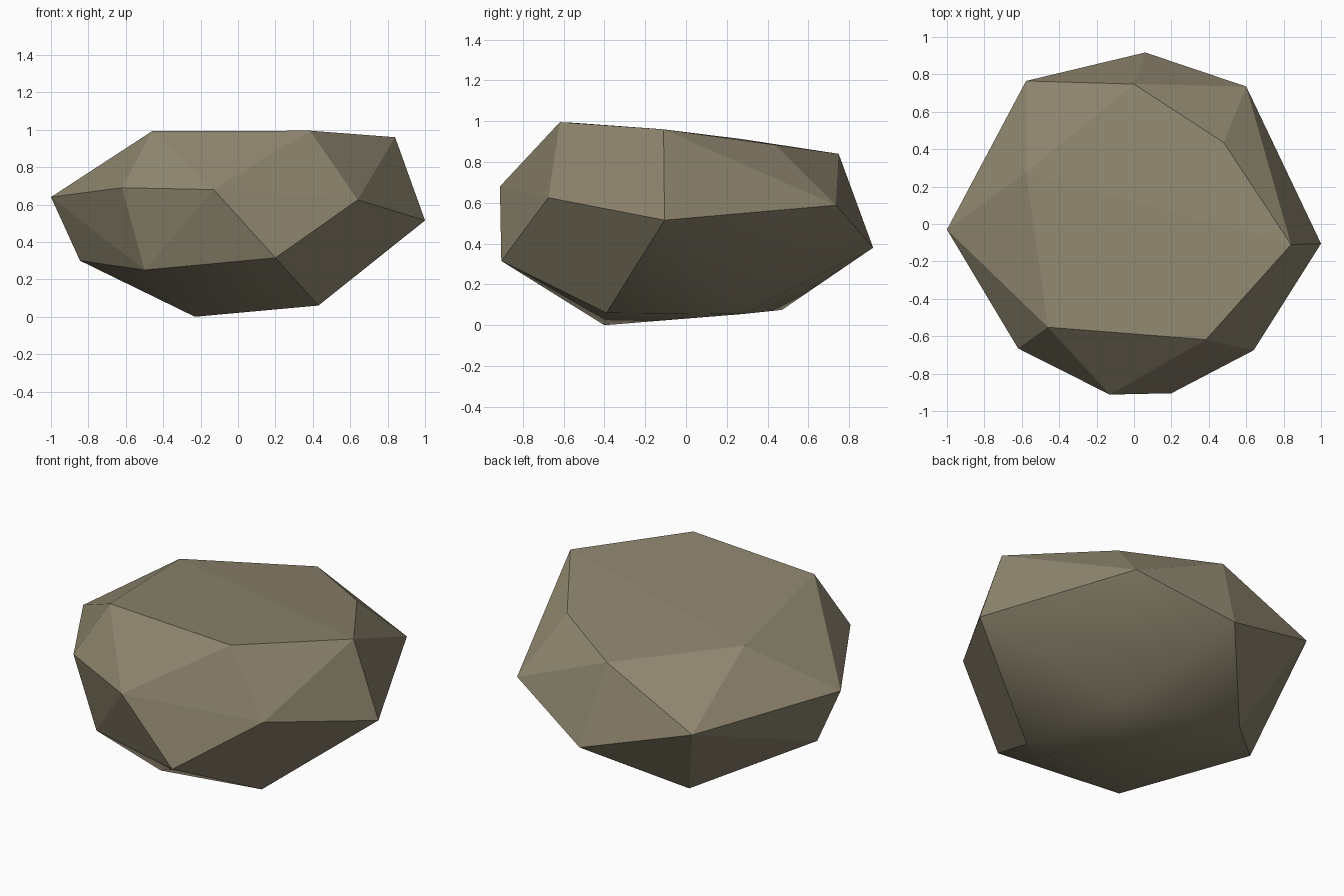
import bpy, bmesh, math

if "Cube" in bpy.data.objects:
    bpy.data.objects.remove(bpy.data.objects["Cube"])

# Corner points of the boulder, ring by ring
base = [(-.23, -.40, 0), (.43, -.39, .06), (.33, .28, .055), (-.35, .47, .075)]
lower = [(.20, -.905, .315), (-.50, -.62, .25), (-.845, -.03, .30), (.06, .917, .38)]
middle = [(1, -.105, .515), (.64, -.675, .625), (-.13, -.912, .68), (-.62, -.665, .69),
          (-1, -.03, .64), (-.577, .765, .567), (.60, .735, .588)]
top = [(-.46, -.552, .992), (.385, -.618, .995), (.84, -.11, .96),
       (.48, .435, .884), (0, .748, .84), (-.577, .275, .912)]

# Wrap the points in a faceted hull and merge nearly flat triangles
bm = bmesh.new()
for p in base + lower + middle + top:
    bm.verts.new(p)
bmesh.ops.convex_hull(bm, input=bm.verts[:])
bmesh.ops.dissolve_limit(bm, angle_limit=math.radians(3),
                         verts=bm.verts[:], edges=bm.edges[:])
bmesh.ops.recalc_face_normals(bm, faces=bm.faces[:])
bm.normal_update()
# Worn, soft underside; flat facets elsewhere
for f in bm.faces:
    f.smooth = f.normal.z < -.65
mesh = bpy.data.meshes.new("boulder")
bm.to_mesh(mesh)
bm.free()

boulder = bpy.data.objects.new("boulder", mesh)
bpy.context.collection.objects.link(boulder)

# Single stone colour
stone = bpy.data.materials.new("grey_brown_stone")
stone.diffuse_color = (.27, .235, .157, 1)
stone.use_nodes = True
stone.node_tree.nodes["Principled BSDF"].inputs["Base Color"].default_value = stone.diffuse_color
mesh.materials.append(stone)
